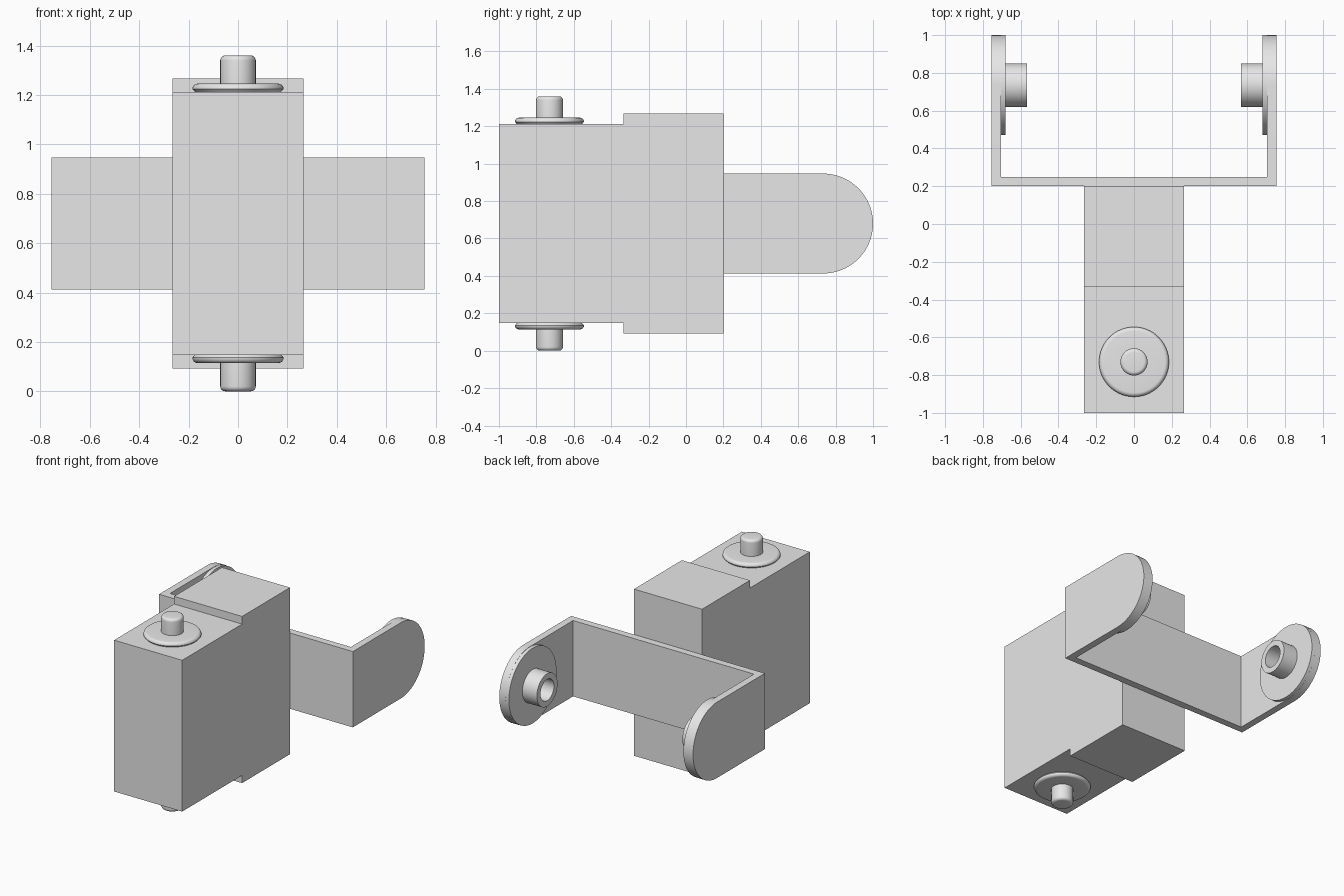
import bpy, bmesh
from math import sin, cos, pi, radians
from mathutils import Matrix, Vector

cube = bpy.data.objects.get("Cube")
if cube:
    bpy.data.objects.remove(cube, do_unlink=True)

grey = bpy.data.materials.new("plain_grey")
grey.use_nodes = True
grey.diffuse_color = (0.8, 0.8, 0.8, 1)
grey.node_tree.nodes["Principled BSDF"].inputs["Base Color"].default_value = (0.8, 0.8, 0.8, 1)

MID = 0.68          # height of the symmetry plane
WIDTH = 0.265       # half width of the housing
OUT, WALL = 0.755, 0.05
TIP_Y, TIP_R = 0.733, 0.267


def finish(name, bm, matrix=Matrix()):
    bmesh.ops.recalc_face_normals(bm, faces=bm.faces)
    mesh = bpy.data.meshes.new(name)
    bm.to_mesh(mesh)
    bm.free()
    mesh.materials.append(grey)
    obj = bpy.data.objects.new(name, mesh)
    obj.matrix_world = matrix
    bpy.context.collection.objects.link(obj)
    return obj


def prism(name, points, direction):
    """Extrude a closed outline along a direction."""
    bm = bmesh.new()
    face = bm.faces.new([bm.verts.new(p) for p in points])
    new = bmesh.ops.extrude_face_region(bm, geom=[face])["geom"]
    bmesh.ops.translate(bm, vec=Vector(direction),
                        verts=[v for v in new if isinstance(v, bmesh.types.BMVert)])
    return finish(name, bm)


def lathe(name, profile, matrix):
    """Spin a (radius, height) profile around z."""
    bm = bmesh.new()
    verts = [bm.verts.new((r, 0, h)) for r, h in profile]
    edges = [bm.edges.new(pair) for pair in zip(verts, verts[1:])]
    bmesh.ops.spin(bm, geom=verts + edges, axis=(0, 0, 1), cent=(0, 0, 0),
                   angle=2 * pi, steps=64)
    bmesh.ops.remove_doubles(bm, verts=bm.verts, dist=1e-4)
    return finish(name, bm, matrix)


def rounded(r, h, radius, n=6):
    """Outer top corner of a lathe profile."""
    return [(r - radius + radius * cos(a), h - radius + radius * sin(a))
            for a in (i * pi / 2 / n for i in range(n + 1))]


# Housing: side outline with a taller rear block
step = [(-1, 0.533), (-0.333, 0.533), (-0.333, 0.587), (0.2, 0.587)]
outline = step + [(y, -h) for y, h in reversed(step)]
parts = [prism("housing", [(-WIDTH, y, MID + h) for y, h in outline], (2 * WIDTH, 0, 0))]

# Flanged pins on the top and bottom of the housing
pin = [(0, 0), (0.175, 0)] + rounded(0.185, 0.033, 0.022) + [(0.072, 0.033)]
pin += rounded(0.072, 0.147, 0.02) + [(0, 0.147)]
for name, side, angle in (("top_pin", 1, 0), ("bottom_pin", -1, pi)):
    place = Matrix.Translation((0, -0.73, MID + side * 0.533)) @ Matrix.Rotation(angle, 4, "X")
    parts.append(lathe(name, pin, place))

# U bracket: channel intersected with a round-ended side outline
inn = OUT - WALL
channel = [(-OUT, 0.2), (OUT, 0.2), (OUT, 1.1), (inn, 1.1),
           (inn, 0.2 + WALL), (-inn, 0.2 + WALL), (-inn, 1.1), (-OUT, 1.1)]
bracket = prism("bracket", [(x, y, 0.2) for x, y in channel], (0, 0, 1))
arc = [(TIP_Y + TIP_R * cos(a), MID + TIP_R * sin(a))
       for a in (-pi / 2 + i * pi / 40 for i in range(41))]
side = [(0.1, MID + TIP_R), (0.1, MID - TIP_R)] + arc
cutter = prism("bracket_cutter", [(-1, y, z) for y, z in side], (2, 0, 0))
cutter.hide_render = True
mod = bracket.modifiers.new("round_ends", "BOOLEAN")
mod.operation, mod.object, mod.solver = "INTERSECT", cutter, "EXACT"
bpy.context.view_layer.objects.active = bracket
bpy.ops.object.modifier_apply(modifier=mod.name)
bpy.data.objects.remove(cutter, do_unlink=True)
parts.append(bracket)

# Round pad and hollow boss inside each arm
pad = [(0, -0.002), (0.265, -0.002), (0.265, 0.025), (0, 0.025)]
boss = [(0.075, 0.024), (0.115, 0.024), (0.115, 0.138), (0.075, 0.138), (0.075, 0.024)]
for name, sx in (("left", 1), ("right", -1)):
    place = Matrix.Translation((sx * inn, TIP_Y + 0.002, MID)) @ Matrix.Rotation(-sx * pi / 2, 4, "Y")
    parts.append(lathe(name + "_pad", pad, place))
    parts.append(lathe(name + "_boss", boss, place))

# Smooth curved sides, keep edges sharp
bpy.ops.object.select_all(action="DESELECT")
for obj in parts:
    obj.select_set(True)
bpy.context.view_layer.objects.active = parts[0]
bpy.ops.object.shade_smooth_by_angle(angle=radians(30))
